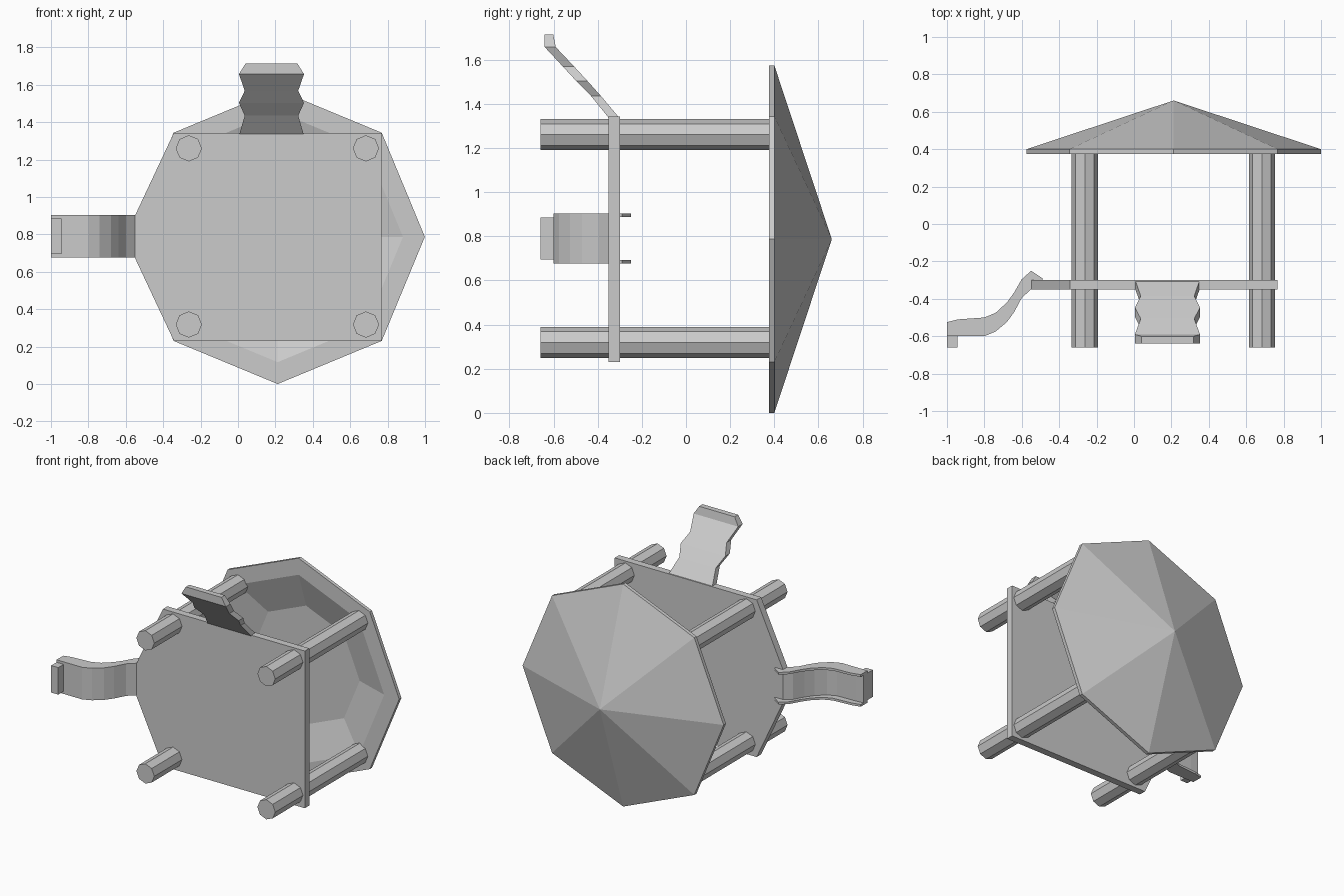
import bpy, bmesh
from math import cos, sin, pi

if "Cube" in bpy.data.objects:
    bpy.data.objects.remove(bpy.data.objects["Cube"])

CX, CZ = 0.212, 0.787  # tower axis, running along y


def finish(name, bm):
    bmesh.ops.recalc_face_normals(bm, faces=bm.faces)
    me = bpy.data.meshes.new(name)
    bm.to_mesh(me)
    bm.free()
    ob = bpy.data.objects.new(name, me)
    bpy.context.collection.objects.link(ob)
    return ob


def loft(name, rings):
    """Join rings of points with quads and cap both ends."""
    bm = bmesh.new()
    vs = [[bm.verts.new(p) for p in r] for r in rings]
    n = len(rings[0])
    for a, b in zip(vs, vs[1:]):
        for i in range(n):
            j = (i + 1) % n
            bm.faces.new((a[i], a[j], b[j], b[i]))
    bm.faces.new(vs[0])
    bm.faces.new(vs[-1])
    return finish(name, bm)


def octagon(x, z, r, y):
    return [(x + r * cos(i * pi / 4), y, z + r * sin(i * pi / 4)) for i in range(8)]


def prism_y(name, pts, y0, y1):
    return loft(name, [[(x, y, z) for x, z in pts] for y in (y0, y1)])


# hollow eight-sided roof: recessed ceiling, sloped inside, rim, outer cone
roof_profile = [(0.42, 0.458), (0.67, 0.375), (0.787, 0.375), (0.787, 0.40), (0.001, 0.66)]
loft("roof", [octagon(CX, CZ, r, y) for r, y in roof_profile])

# four octagonal posts
for x in (-0.263, 0.684):
    for z in (0.318, 1.26):
        loft("post", [octagon(x, z, 0.07, y) for y in (-0.66, 0.39)])

# deck with a narrowed slide side
half = [(-0.55, 0.115), (-0.343, 0.556), (0.768, 0.556)]
deck = [(x, CZ + d) for x, d in half] + [(x, CZ - d) for x, d in reversed(half)]
prism_y("deck", deck, -0.35, -0.30)

# slide: U-shaped section swept along stations (x, underside, bed, wall top)
stations = [(-1.0, -0.60, -0.555, -0.525), (-0.94, -0.60, -0.55, -0.51),
            (-0.80, -0.60, -0.545, -0.50), (-0.74, -0.575, -0.52, -0.475),
            (-0.68, -0.525, -0.465, -0.42), (-0.64, -0.47, -0.41, -0.365),
            (-0.60, -0.395, -0.34, -0.295), (-0.55, -0.349, -0.30, -0.25),
            (-0.49, -0.34, -0.301, -0.29)]
a, b, t = 0.677, 0.904, 0.016
loft("slide", [[(x, lo, a), (x, lo, b), (x, hi, b), (x, hi, b - t),
                (x, bed, b - t), (x, bed, a + t), (x, hi, a + t), (x, hi, a)]
               for x, lo, bed, hi in stations])

# foot under the slide end
prism_y("slide_foot", [(-1.0, 0.695), (-0.945, 0.695), (-0.945, 0.886), (-1.0, 0.886)],
        -0.66, -0.595)

# climbing ramp with zigzag edges: (z, half width, top y, bottom y)
ramp = [(1.335, 0.172, -0.301, -0.349), (1.435, 0.143, -0.385, -0.43),
        (1.503, 0.174, -0.446, -0.497), (1.568, 0.143, -0.506, -0.557),
        (1.657, 0.174, -0.59, -0.64), (1.713, 0.139, -0.601, -0.64)]
rx = 0.179
loft("climbing_ramp", [[(rx - w, hi, z), (rx + w, hi, z), (rx + w, lo, z), (rx - w, lo, z)]
                       for z, w, hi, lo in ramp])
